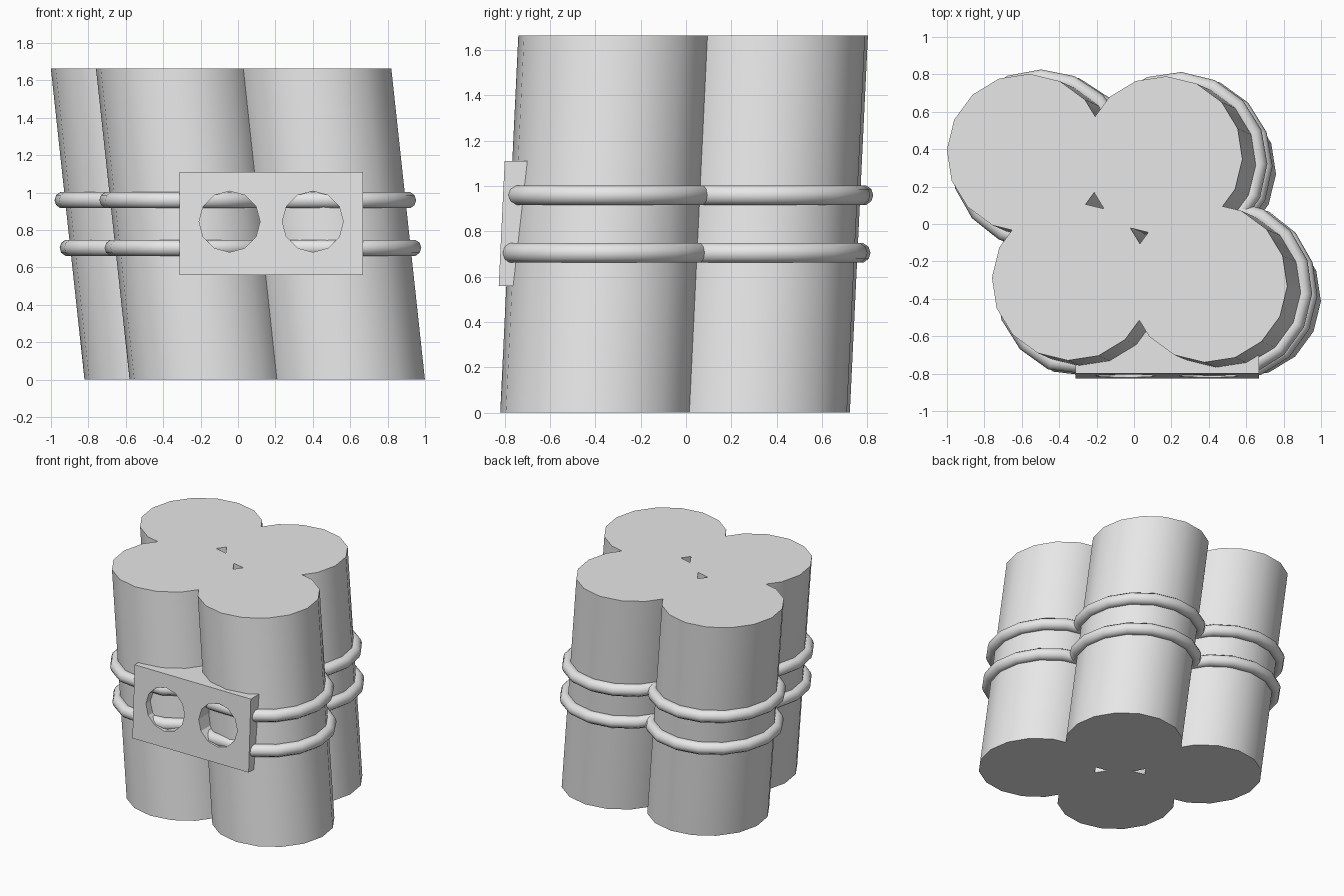
import bpy, bmesh, math
from mathutils import Vector

old = bpy.data.objects.get("Cube")
if old:
    bpy.data.objects.remove(old, do_unlink=True)

HEIGHT, RADIUS, SIDES = 1.665, 0.425, 16
LEAN_X, LEAN_Y = -0.108, 0.048
# Tube centres at the top, counterclockwise
CENTRES = {"front_right": Vector((-0.335, -0.305)),
           "front_left": Vector((0.395, -0.315)),
           "back_left": Vector((0.155, 0.365)),
           "back_right": Vector((-0.576, 0.378))}

grey = bpy.data.materials.new("light_grey")
grey.use_nodes = True
grey.diffuse_color = (0.8, 0.8, 0.8, 1)
grey.node_tree.nodes["Principled BSDF"].inputs["Base Color"].default_value = grey.diffuse_color


def lean(x, y, z):
    return Vector((x + LEAN_X * (z - HEIGHT), y + LEAN_Y * (z - HEIGHT), z))


def finish(name, bm):
    mesh = bpy.data.meshes.new(name)
    bmesh.ops.recalc_face_normals(bm, faces=bm.faces)
    bm.to_mesh(mesh)
    bm.free()
    mesh.materials.append(grey)
    obj = bpy.data.objects.new(name, mesh)
    bpy.context.collection.objects.link(obj)
    return obj


def activate(obj):
    bpy.ops.object.select_all(action='DESELECT')
    obj.select_set(True)
    bpy.context.view_layer.objects.active = obj


def smooth(obj, degrees):
    activate(obj)
    bpy.ops.object.shade_smooth_by_angle(angle=math.radians(degrees))


# Leaning tubes with flat ends
for place, c in CENTRES.items():
    bm = bmesh.new()
    rings = []
    for z in (0, HEIGHT):
        angles = [math.radians(-2.5) + math.tau * i / SIDES for i in range(SIDES)]
        rings.append([bm.verts.new(lean(c.x + RADIUS * math.cos(a), c.y + RADIUS * math.sin(a), z))
                      for a in angles])
        bm.faces.new(rings[-1])
    for i in range(SIDES):
        j = (i + 1) % SIDES
        bm.faces.new((rings[0][i], rings[0][j], rings[1][j], rings[1][i]))
    smooth(finish(place + "_tube", bm), 30)


# Round straps hugging the outside of each tube
def strap(name, c, before, after, z):
    def heading(p):
        return math.atan2(p.y - c.y, p.x - c.x)
    start, end = heading(before), heading(after)
    while end < start:
        end += math.tau
    start, end = start + 0.44, end - 0.44
    steps = max(2, round((end - start) / (math.tau / SIDES)))
    reach, thick, round_sides = RADIUS + 0.012, 0.045, 10
    bm = bmesh.new()
    rings = []
    for i in range(steps + 1):
        a = start + (end - start) * i / steps
        ring = []
        x = c.x + reach * math.cos(a)
        y = max(c.y + reach * math.sin(a), -0.72)
        mid = lean(x, y, z)
        for k in range(round_sides):
            t = math.tau * k / round_sides
            out = thick * math.cos(t)
            ring.append(bm.verts.new(mid + Vector((out * math.cos(a), out * math.sin(a),
                                                   thick * math.sin(t)))))
        rings.append(ring)
    for r, s in zip(rings, rings[1:]):
        for k in range(round_sides):
            n = (k + 1) % round_sides
            bm.faces.new((r[k], r[n], s[n], s[k]))
    bm.faces.new(rings[0])
    bm.faces.new(rings[-1])
    smooth(finish(name, bm), 50)


places = list(CENTRES)
for level, z in (("lower", 0.705), ("upper", 0.96)):
    for i, place in enumerate(places):
        strap(f"{level}_{place}_strap", CENTRES[place], CENTRES[places[i - 1]],
              CENTRES[places[(i + 1) % len(places)]], z)

# Front block, tilted with the tubes
bm = bmesh.new()
bmesh.ops.create_cube(bm, size=1)
for v in bm.verts:
    z = 0.835 + v.co.z * 0.55
    y = (-0.773 if v.co.y < 0 else -0.5) + LEAN_Y * (z - HEIGHT)
    v.co = (0.178 + v.co.x * 0.98, y, z)
block = finish("front_block", bm)

# Two round openings in the block
bm = bmesh.new()
for x in (-0.045, 0.4):
    low, high = [], []
    for i in range(12):
        a = math.tau * i / 12
        px, pz = x + 0.163 * math.cos(a), 0.845 + 0.163 * math.sin(a)
        low.append(bm.verts.new((px, -1, pz)))
        high.append(bm.verts.new((px, -0.4, pz)))
    bm.faces.new(low)
    bm.faces.new(high)
    for i in range(12):
        j = (i + 1) % 12
        bm.faces.new((low[i], low[j], high[j], high[i]))
cutter = finish("opening_cutter", bm)
cutter.hide_render = True
cut = block.modifiers.new("openings", 'BOOLEAN')
cut.operation, cut.solver, cut.object = 'DIFFERENCE', 'EXACT', cutter
activate(block)
bpy.ops.object.modifier_apply(modifier=cut.name)
bpy.data.objects.remove(cutter, do_unlink=True)
